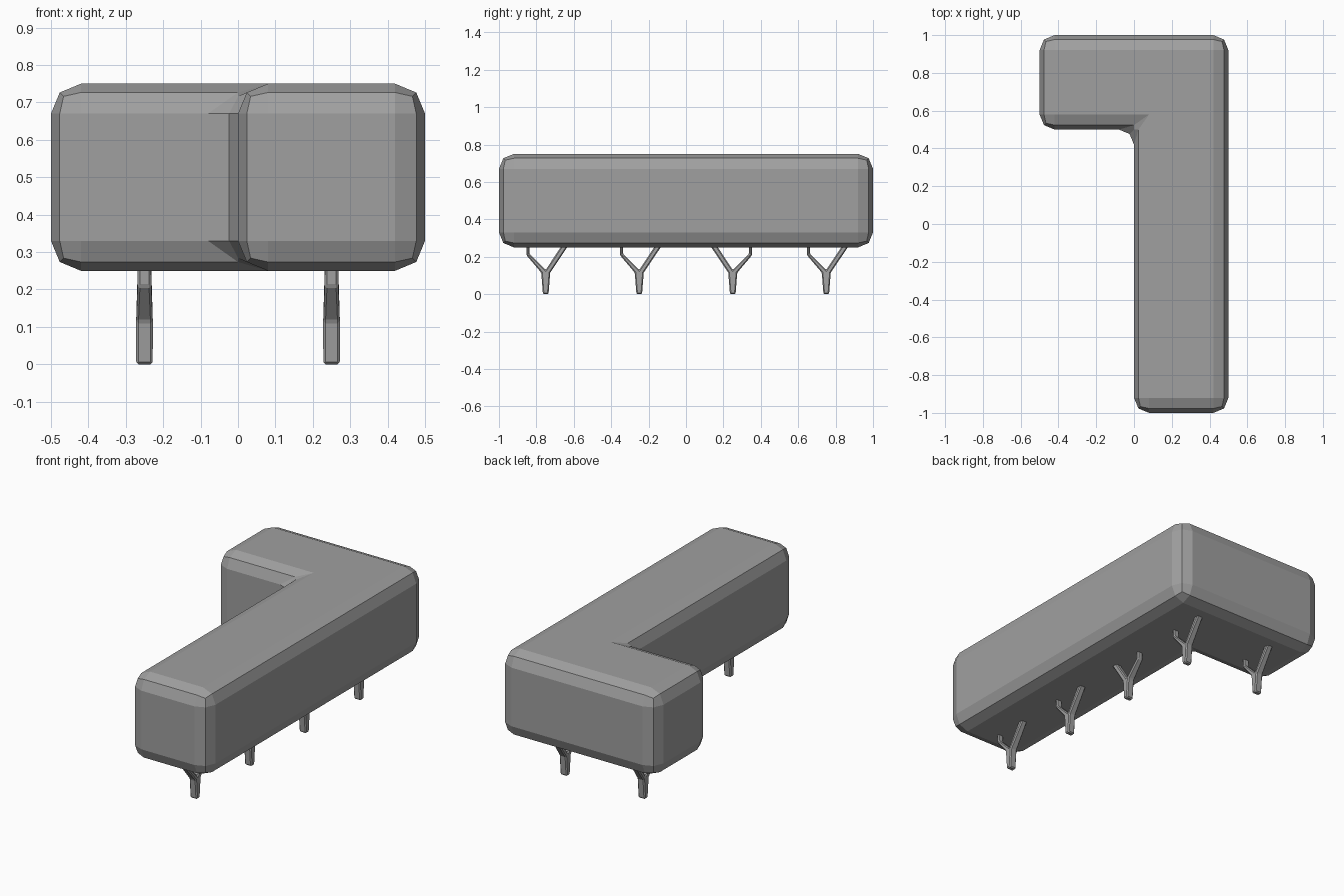
import bpy
import bmesh

cube = bpy.data.objects.get("Cube")
if cube:
    bpy.data.objects.remove(cube, do_unlink=True)

# Single upholstery grey
grey = bpy.data.materials.new("grey")
grey.use_nodes = True
colour = (0.35, 0.35, 0.35, 1)
grey.diffuse_color = colour
grey.node_tree.nodes["Principled BSDF"].inputs["Base Color"].default_value = colour


def prism(name, low, high, bevel, segments):
    """Solid between two matching outlines, with rounded edges."""
    bm = bmesh.new()
    a = [bm.verts.new(p) for p in low]
    b = [bm.verts.new(p) for p in high]
    bm.faces.new(a)
    bm.faces.new(b)
    for i in range(len(a)):
        j = (i + 1) % len(a)
        bm.faces.new((a[i], a[j], b[j], b[i]))
    bmesh.ops.recalc_face_normals(bm, faces=bm.faces)
    mesh = bpy.data.meshes.new(name)
    bm.to_mesh(mesh)
    bm.free()
    mesh.materials.append(grey)
    obj = bpy.data.objects.new(name, mesh)
    bpy.context.collection.objects.link(obj)
    mod = obj.modifiers.new("rounded_edges", "BEVEL")
    mod.width = bevel
    mod.segments = segments
    mod.limit_method = "ANGLE"
    return obj


# L-shaped body
outline = [(0, -1), (0.5, -1), (0.5, 1), (-0.5, 1), (-0.5, 0.5), (0, 0.5)]
prism("body", [(x, y, 0.25) for x, y in outline],
      [(x, y, 0.75) for x, y in outline], 0.08, 2)

# Forked leg profile: hooked branch on one side, straight branch on the other
fork = [(-0.015, 0), (0.015, 0), (0.024, 0.115), (0.12, 0.258), (0.085, 0.258),
        (0, 0.13), (-0.087, 0.215), (-0.087, 0.258), (-0.103, 0.258),
        (-0.103, 0.208), (-0.024, 0.115)]


def leg(name, x, y, flip):
    sides = []
    for s in (-1, 1):
        sides.append([(x + s * (0.022 if z < 0.12 else 0.018), y + flip * d, z)
                      for d, z in fork])
    prism(name, sides[0], sides[1], 0.006, 1)


leg("front_leg", 0.25, -0.75, 1)
leg("middle_front_leg", 0.25, -0.25, 1)
leg("middle_back_leg", 0.25, 0.25, -1)
leg("back_left_leg", 0.25, 0.75, 1)
leg("back_right_leg", -0.25, 0.75, 1)
